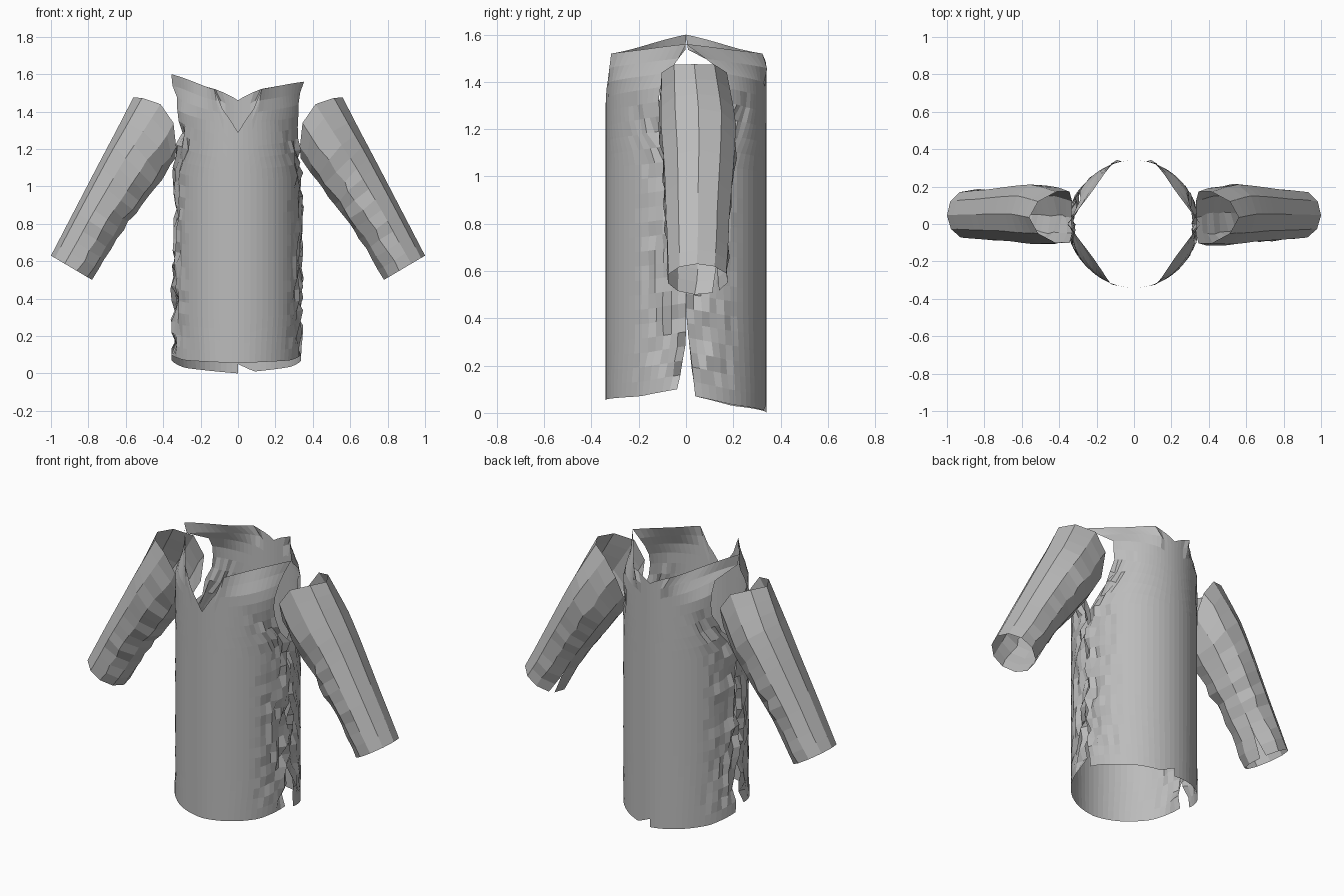
import bpy, math, random

old = bpy.data.objects.get("Cube")
if old:
    bpy.data.objects.remove(old, do_unlink=True)
random.seed(4)

cloth = bpy.data.materials.new("grey_cloth")
cloth.use_nodes = True
GREY = (0.5, 0.5, 0.5, 1)
cloth.diffuse_color = GREY
cloth.node_tree.nodes["Principled BSDF"].inputs["Base Color"].default_value = GREY


def lerp(a, b, t):
    return a + (b - a) * t


def along(points, x):
    """Piecewise linear curve through (x, value) points."""
    for (x0, v0), (x1, v1) in zip(points, points[1:]):
        if x <= x1:
            return lerp(v0, v1, max(0, (x - x0) / (x1 - x0)))
    return points[-1][1]


def sheet(name, grid):
    """Open flat-shaded cloth sheet from a grid of points."""
    cols = len(grid[0])
    verts = [p for row in grid for p in row]
    faces = [(r * cols + c, r * cols + c + 1, (r + 1) * cols + c + 1, (r + 1) * cols + c)
             for r in range(len(grid) - 1) for c in range(cols - 1)]
    mesh = bpy.data.meshes.new(name)
    mesh.from_pydata(verts, [], faces)
    mesh.materials.append(cloth)
    obj = bpy.data.objects.new(name, mesh)
    bpy.context.collection.objects.link(obj)
    return obj


R = 0.34
ROWS = 24


def body_panel(name, facing, sides, top, hem, edge):
    """Part of the torso; sides are signed fractions from the centre line to the side seam."""
    grid = []
    for r in range(ROWS + 1):
        t = r / ROWS
        row = []
        for s in sides:
            a = abs(s) * 90
            peak = along(top, a) + (0.02 if s < 0 else -0.02) * max(0, abs(s) - 0.3) / 0.7
            z = lerp(along(hem, a), peak, t)
            ang = math.radians(abs(s) * along(edge, z))
            rad = R
            # the shoulders pull straight across the curve
            if a > 21:
                chord = R * math.cos(math.radians(34)) / math.cos(ang - math.radians(56))
                rad = lerp(R, chord, min(1, max(0, (z - 1.4) / 0.13)))
            # crumpled cloth towards the side seams
            wear = max(0, abs(s) - 0.55) / 0.45
            if 0.15 < z < 1.3:
                rad += wear * random.uniform(-0.035, 0.012)
            side = 1 if s > 0 else -1
            x = side * rad * math.sin(ang)
            if side < 0:
                x -= 0.02 * wear * max(0, 1 - z / 0.9)
            if z > 1.4:
                x += side * 0.015 * wear * (z - 1.4) / 0.18
            row.append((x, facing * rad * math.cos(ang), z))
        grid.append(row)
    return sheet(name, grid)


# Torso: one front piece with a V neck, two back halves meeting at a seam
front_edge = [(0.08, 83), (0.3, 90), (1.08, 90), (1.2, 73), (1.35, 69), (1.46, 79), (1.54, 90)]
back_edge = [(0.05, 83), (0.42, 90), (1.06, 90), (1.18, 70), (1.3, 58), (1.46, 60), (1.5, 75), (1.54, 90)]
front_top = [(0, 1.29), (18, 1.42), (22.5, 1.52), (90, 1.58)]
back_top = [(0, 1.46), (22.5, 1.52), (90, 1.58)]
N = 16
half = [i / N for i in range(N + 1)]

body_panel("front_panel", -1, [-s for s in half[:0:-1]] + half,
           front_top, [(0, 0.055), (60, 0.07), (90, 0.1)], front_edge)
body_panel("back_left_panel", 1, half, back_top,
           [(0, 0.05), (16, 0.01), (60, 0.035), (90, 0.07)], back_edge)
body_panel("back_right_panel", 1, [-s for s in half], back_top,
           [(0, 0), (60, 0.03), (90, 0.07)], back_edge)

# Sleeves: open ten-sided tubes; stations give outer and inner edge, then depth
STATIONS = [
    (0, (1.0, 0.63, 0.78, 0.50, -0.08, 0.18)),
    (0.3, (0.87, 0.88, 0.645, 0.73, -0.09, 0.19)),
    (0.6, (0.735, 1.14, 0.50, 0.92, -0.10, 0.21)),
    (0.8, (0.65, 1.30, 0.41, 1.04, -0.115, 0.22)),
    (1, (0.56, 1.475, 0.335, 1.15, -0.11, 0.18)),
]
SIDES = 10
STEPS = 14


def sleeve(name, side):
    grid = []
    for r in range(STEPS + 1):
        t = r / STEPS
        xo, zo, xi, zi, y0, y1 = [along([(k, v[i]) for k, v in STATIONS], t) for i in range(6)]
        # the shoulder end is cut around the armhole
        bulge = max(0, (t - 0.7) / 0.3)
        row = []
        for c in range(SIDES + 1):
            # the seam at the lower back opens slightly near the cuff
            open_up = max(0, 0.15 - t) * 0.9
            start = math.radians(144)
            a = start + lerp(open_up, math.tau - open_up, c / SIDES)
            u, v = math.cos(a), math.sin(a)
            worn = 0.011 if (u < 0.2 and 0 < r < STEPS and 0 < c < SIDES) else 0
            k = v * v * bulge
            x = lerp(xi, xo, (1 + u) / 2) - 0.075 * k + random.uniform(-worn, worn)
            y = lerp(y0, y1, (1 + v) / 2) + random.uniform(-worn, worn)
            z = lerp(zi, zo, (1 + u) / 2) + 0.085 * k
            row.append((side * x, y, z))
        grid.append(row)
    return sheet(name, grid)


sleeve("left_sleeve", 1)
sleeve("right_sleeve", -1)
